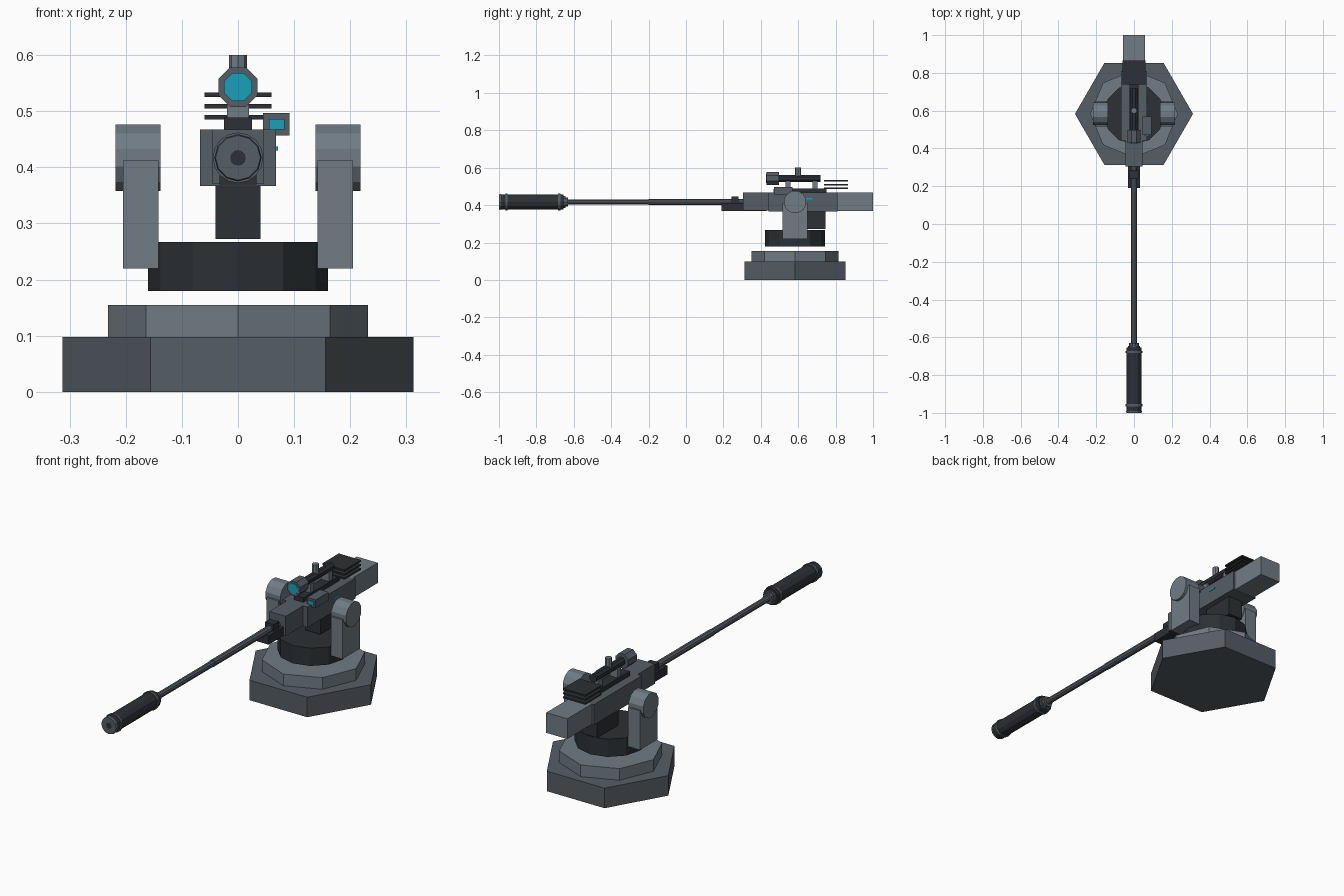
import bpy, bmesh
from math import radians, cos, sin, pi
from mathutils import Matrix

if "Cube" in bpy.data.objects:
    bpy.data.objects.remove(bpy.data.objects["Cube"])

def material(name, rgb):
    m = bpy.data.materials.new(name)
    m.diffuse_color = (*rgb, 1)
    m.use_nodes = True
    m.node_tree.nodes["Principled BSDF"].inputs["Base Color"].default_value = m.diffuse_color
    return m

DARK = material("dark_steel", (0.025, 0.03, 0.037))
MID = material("steel", (0.09, 0.11, 0.13))
LIGHT = material("light_steel", (0.16, 0.2, 0.23))
CYAN = material("glass", (0.01, 0.35, 0.5))

def finish(bm, name, mat):
    bmesh.ops.recalc_face_normals(bm, faces=bm.faces)
    me = bpy.data.meshes.new(name)
    bm.to_mesh(me)
    bm.free()
    me.materials.append(mat)
    ob = bpy.data.objects.new(name, me)
    bpy.context.collection.objects.link(ob)
    return ob

def box(name, x, y, z, mat):
    """Box from (min, max) ranges."""
    bm = bmesh.new()
    bmesh.ops.create_cube(bm, size=1)
    for v in bm.verts:
        v.co = [r[0] + (c + 0.5) * (r[1] - r[0]) for c, r in zip(v.co, (x, y, z))]
    return finish(bm, name, mat)

def lathe(name, profile, origin, axis, n, mat, phase=0.0):
    """Closed solid from (position along axis, radius) pairs."""
    bm = bmesh.new()
    rings = [[bm.verts.new((r * cos(phase + 2 * pi * i / n), r * sin(phase + 2 * pi * i / n), t))
              for i in range(n)] for t, r in profile]
    for a, b in zip(rings, rings[1:]):
        for i in range(n):
            j = (i + 1) % n
            bm.faces.new((a[i], a[j], b[j], b[i]))
    bm.faces.new(rings[0])
    bm.faces.new(rings[-1])
    rot = {'z': Matrix(), 'y': Matrix.Rotation(radians(-90), 4, 'X'),
           'x': Matrix.Rotation(radians(90), 4, 'Y')}[axis]
    bm.transform(Matrix.Translation(origin) @ rot)
    return finish(bm, name, mat)

CY, BZ = 0.583, 0.417   # turret axis y, bore height

# stepped base and turntable
lathe("base_plate", [(0, 0.3125), (0.098, 0.3125)], (0, CY, 0), 'z', 6, MID)
lathe("base_step", [(0.098, 0.232), (0.155, 0.232)], (0, CY, 0), 'z', 8, LIGHT)
lathe("turntable", [(0.18, 0.16), (0.267, 0.16)], (0, CY, 0), 'z', 12, DARK)

# side arms with trunnions
for s, side in ((-1, "left"), (1, "right")):
    box(f"arm_{side}", sorted((s * 0.142, s * 0.205)), (0.515, 0.65), (0.22, 0.412), LIGHT)
    lathe(f"trunnion_{side}", [(-0.04, 0.061), (0.04, 0.061)],
          (s * 0.178, CY, BZ), 'x', 12, LIGHT, pi / 12)

# receiver
box("receiver_front", (-0.045, 0.045), (0.305, 0.45), (0.37, 0.467), MID)
box("receiver_body", (-0.068, 0.068), (0.44, 0.81), (0.367, 0.467), MID)
box("receiver_rear", (-0.057, 0.057), (0.80, 1.0), (0.368, 0.467), LIGHT)
box("pivot_block", (-0.04, 0.04), (0.58, 0.745), (0.272, 0.37), DARK)
box("indicator_strip", (0.066, 0.071), (0.635, 0.675), (0.43, 0.437), CYAN)

# barrel support
box("barrel_cradle", (-0.033, 0.033), (0.19, 0.43), (0.369, 0.412), DARK)
box("cradle_clamp", (-0.024, 0.024), (0.242, 0.282), (0.40, 0.445), DARK)

# barrel and muzzle
lathe("barrel", [(-0.64, 0.015), (-0.2, 0.015), (-0.2, 0.017), (0.32, 0.017)],
      (0, 0, BZ), 'y', 10, MID)
lathe("muzzle_neck", [(-0.69, 0.033), (-0.645, 0.033), (-0.645, 0.026), (-0.63, 0.026)],
      (0, 0, BZ), 'y', 10, MID)
lathe("muzzle_brake", [(-0.995, 0.041), (-0.655, 0.041)], (0, 0, BZ), 'y', 12, DARK)
lathe("muzzle_cap", [(-1.0, 0.04), (-0.99, 0.042)], (0, 0, BZ), 'y', 12, MID)
lathe("bore", [(-1.001, 0.014), (-0.99, 0.014)], (0, 0, BZ), 'y', 12, DARK)
for i, y in enumerate((-0.96, -0.678)):
    lathe(f"muzzle_ring_{i}", [(y - 0.006, 0.045), (y + 0.006, 0.045)], (0, 0, BZ), 'y', 16, MID)

# scope on its rail
box("scope_rail", (-0.025, 0.025), (0.47, 0.75), (0.465, 0.489), DARK)
for i, y in enumerate((0.545, 0.69)):
    box(f"scope_mount_{i}", (-0.02, 0.02), (y - 0.014, y + 0.014), (0.485, 0.53), LIGHT)
SZ = 0.543
lathe("scope_tube", [(0.49, 0.02), (0.72, 0.02)], (0, 0, SZ), 'y', 8, DARK, pi / 8)
lathe("scope_objective", [(0.43, 0.038), (0.497, 0.038)], (0, 0, SZ), 'y', 8, MID, pi / 8)
lathe("scope_lens", [(0.427, 0.027), (0.44, 0.027)], (0, 0, SZ), 'y', 8, CYAN, pi / 8)
lathe("scope_knob", [(0.555, 0.016), (0.6, 0.016)], (0, 0.6, 0), 'z', 8, LIGHT)

# rear cooling fins
for i in range(3):
    z = 0.489 + 0.02 * i
    box(f"cooling_fin_{i}", (-0.06, 0.06), (0.738, 0.865), (z - 0.004, z + 0.004), DARK)

# side sensor
box("sensor_housing", (0.045, 0.092), (0.47, 0.57), (0.457, 0.497), MID)
box("sensor_window", (0.055, 0.083), (0.467, 0.475), (0.467, 0.486), CYAN)
